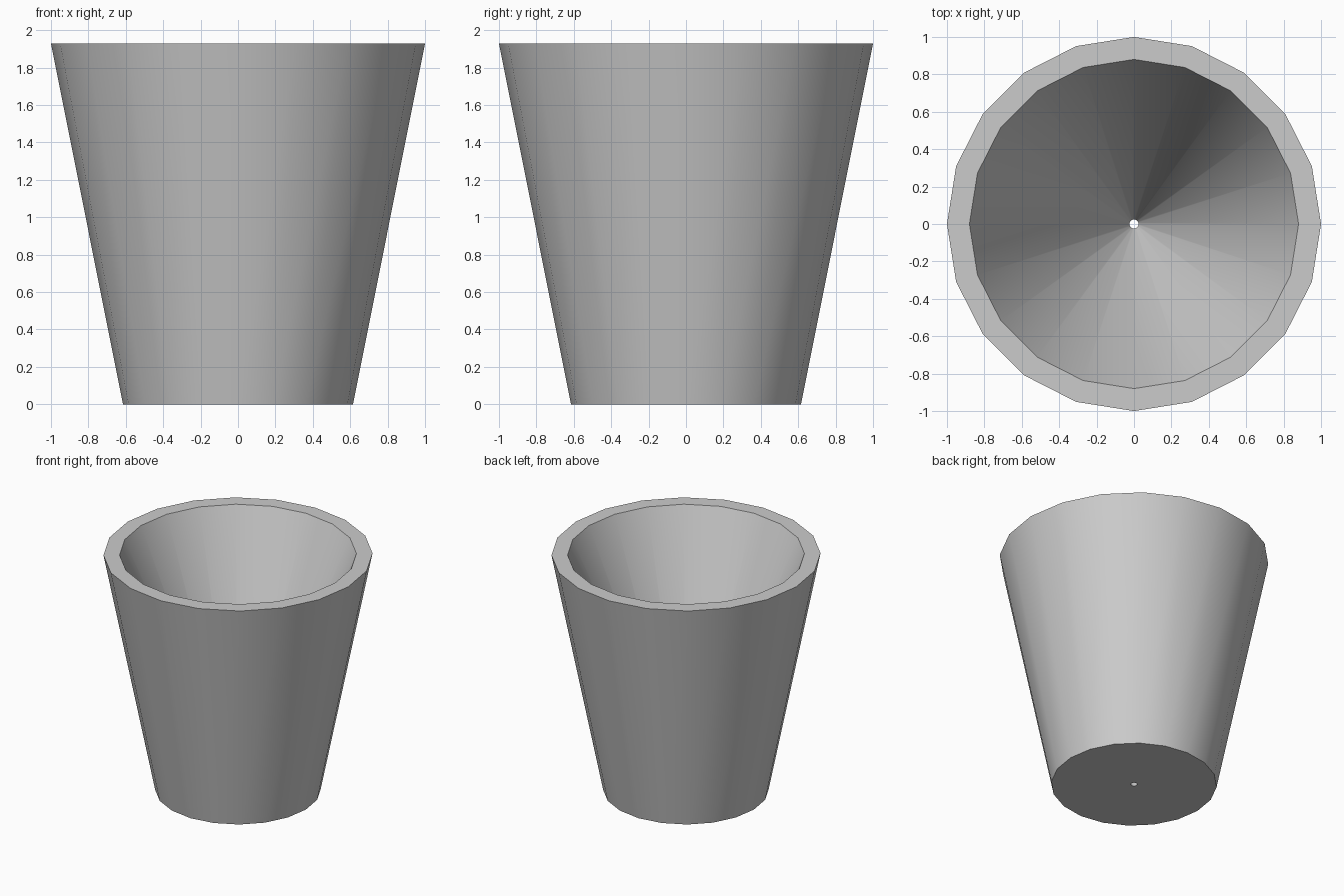
import bpy, bmesh
from math import cos, sin, tau, radians

if "Cube" in bpy.data.objects:
    bpy.data.objects.remove(bpy.data.objects["Cube"])

SIDES = 20
# Closed profile (radius, height): outer foot, outer rim, inner rim, drain hole
PROFILE = [(0.615, 0.0), (1.0, 1.93), (0.88, 1.93), (0.024, 0.0)]

# Tapered pot with a funnel-shaped inside
bm = bmesh.new()
rings = [[bm.verts.new((r * cos(tau * i / SIDES), r * sin(tau * i / SIDES), z))
          for i in range(SIDES)] for r, z in PROFILE]
for k, low in enumerate(rings):
    high = rings[(k + 1) % len(rings)]
    for i in range(SIDES):
        j = (i + 1) % SIDES
        bm.faces.new((low[i], low[j], high[j], high[i]))
bmesh.ops.recalc_face_normals(bm, faces=bm.faces)
mesh = bpy.data.meshes.new("tapered_pot")
bm.to_mesh(mesh)
bm.free()

pot = bpy.data.objects.new("tapered_pot", mesh)
bpy.context.collection.objects.link(pot)

# Smooth walls, crisp rims
bpy.context.view_layer.objects.active = pot
pot.select_set(True)
bpy.ops.object.shade_smooth_by_angle(angle=radians(30))
